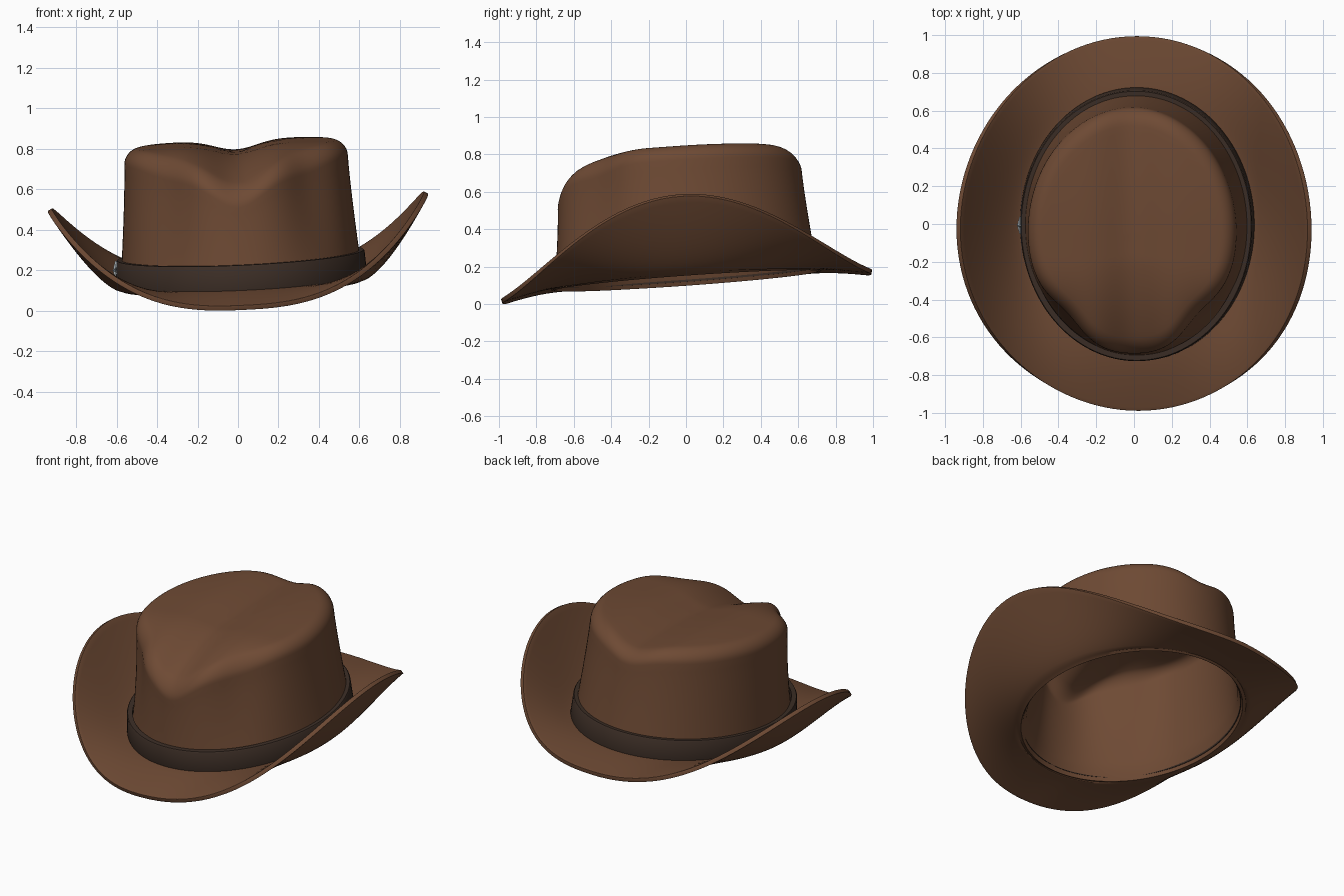
import bpy, math
from mathutils import Matrix, Vector

if "Cube" in bpy.data.objects:
    bpy.data.objects.remove(bpy.data.objects["Cube"])

SEG = 128
# whole hat is tilted back and to one side
TILT = (Matrix.Translation((0.018, 0, 0.15)) @ Matrix.Rotation(math.radians(-2.6), 4, 'Y')
        @ Matrix.Rotation(math.radians(4.1), 4, 'X'))


def material(name, color):
    m = bpy.data.materials.new(name)
    m.diffuse_color = (*color, 1)
    m.use_nodes = True
    m.node_tree.nodes["Principled BSDF"].inputs["Base Color"].default_value = m.diffuse_color
    return m


def make(name, verts, faces, mat, angle=60):
    me = bpy.data.meshes.new(name)
    me.from_pydata([TILT @ Vector(v) for v in verts], [], faces)
    ob = bpy.data.objects.new(name, me)
    bpy.context.collection.objects.link(ob)
    me.materials.append(mat)
    bpy.ops.object.select_all(action='DESELECT')
    ob.select_set(True)
    bpy.context.view_layer.objects.active = ob
    bpy.ops.object.shade_smooth_by_angle(angle=math.radians(angle))
    return ob


def bridge(n, start=0, closed=False):
    """Quads between n consecutive rings of SEG points."""
    fs = []
    for i in range(n if closed else n - 1):
        a, b = start + i * SEG, start + ((i + 1) % n) * SEG
        for j in range(SEG):
            k = (j + 1) % SEG
            fs.append((a + j, b + j, b + k, a + k))
    return fs


ANGLES = [2 * math.pi * j / SEG for j in range(SEG)]
BASE = (0.60, 0.705)
TOP = (0.553, 0.658)
OUTER = (0.92, 0.995)
ROUND = 0.075


def crown_height(x, y):
    front = max(0, -y - 0.15)
    h = 0.697 - 0.42 * front ** 2 - 0.09 * max(0, y) ** 2 - 0.05 * x * x
    h -= (0.052 + 0.09 * front) * math.exp(-(x / 0.15) ** 2)     # centre crease
    h -= 0.05 * math.exp(-((abs(x) - 0.42) / 0.14) ** 2 - ((y + 0.52) / 0.16) ** 2)  # front dents
    return h


def top_radii(t):
    # front corners are pinched in
    off = abs((t + math.pi / 2 + math.pi) % (2 * math.pi) - math.pi)
    p = 1 - 0.09 * math.exp(-((off - 0.75) / 0.33) ** 2)
    return TOP[0] * p, TOP[1] * p


def crown_top(t, s, drop):
    a, b = top_radii(t)
    x, y = a * s * math.cos(t), b * s * math.sin(t)
    return x, y, crown_height(x, y) - drop


def wall(t, f):
    x, y, z = crown_top(t, 1, ROUND)
    g = f ** 1.3
    return (x + (BASE[0] * math.cos(t) - x) * g, y + (BASE[1] * math.sin(t) - y) * g, z * (1 - f))


def brim(t, f):
    c, s = math.cos(t), math.sin(t)
    edge = -0.05 + 0.445 * abs(c) ** 2.8 + (0.01 if s > 0 else -0.005) * abs(s) ** 3
    return ((BASE[0] + (OUTER[0] - BASE[0]) * f) * c, (BASE[1] + (OUTER[1] - BASE[1]) * f) * s,
            0.012 + edge * f ** 1.4)


felt = material("brown_felt", (0.155, 0.068, 0.034))
dark = material("dark_band", (0.045, 0.027, 0.019))
metal = material("pin_metal", (0.55, 0.62, 0.66))

# crown and brim as one felt shell
rings = []
R = 0.14
for i in range(1, 17):
    rings.append([crown_top(t, (1 - R) * i / 16, 0) for t in ANGLES])
for i in range(1, 9):
    p = math.pi / 2 * i / 8
    rings.append([crown_top(t, 1 - R + R * math.sin(p), ROUND * (1 - math.cos(p))) for t in ANGLES])
for i in range(1, 13):
    rings.append([wall(t, i / 12 * 0.985) for t in ANGLES])
for i in range(0, 17):
    rings.append([brim(t, i / 16) for t in ANGLES])
verts = [v for r in rings for v in r]
faces = bridge(len(rings))
verts.append((0, 0, crown_height(0, 0)))
faces += [(len(verts) - 1, j, (j + 1) % SEG) for j in range(SEG)]
hat = make("hat_body", verts, faces, felt)
sol = hat.modifiers.new("thickness", 'SOLIDIFY')
sol.thickness, sol.offset = 0.025, -1
bev = hat.modifiers.new("soft_rim", 'BEVEL')
bev.width, bev.segments, bev.limit_method = 0.01, 3, 'ANGLE'
bev.angle_limit = math.radians(50)

# band wrapped round the base of the crown
profile = [(-0.015, 0.005), (0.018, 0.005), (0.021, 0.02), (0.014, 0.128), (0.009, 0.135), (-0.02, 0.135)]
verts = [((BASE[0] + r) * math.cos(t), (BASE[1] + r) * math.sin(t), z)
         for r, z in reversed(profile) for t in ANGLES]
make("hat_band", verts, bridge(len(profile), closed=True), dark, 40)

# small star pin on the left of the band
cx, cz = -0.612, 0.085
star = [(cx, (0.048 if i % 2 == 0 else 0.021) * math.sin(math.pi * i / 5),
         cz + (0.048 if i % 2 == 0 else 0.021) * math.cos(math.pi * i / 5)) for i in range(10)]
verts = star + [(x - 0.008, y, z) for x, y, z in star] + [(cx - 0.022, 0, cz)]
faces = [tuple(range(10))]
for i in range(10):
    k = (i + 1) % 10
    faces += [(i, i + 10, k + 10, k), (i + 10, 20, k + 10)]
make("star_pin", verts, faces, metal, 20)

# rest the hat on the ground
bpy.context.view_layer.update()
dg = bpy.context.evaluated_depsgraph_get()
low = min(v.co.z for v in hat.evaluated_get(dg).data.vertices)
for ob in bpy.context.collection.objects:
    ob.data.transform(Matrix.Translation((0, 0, -low)))
